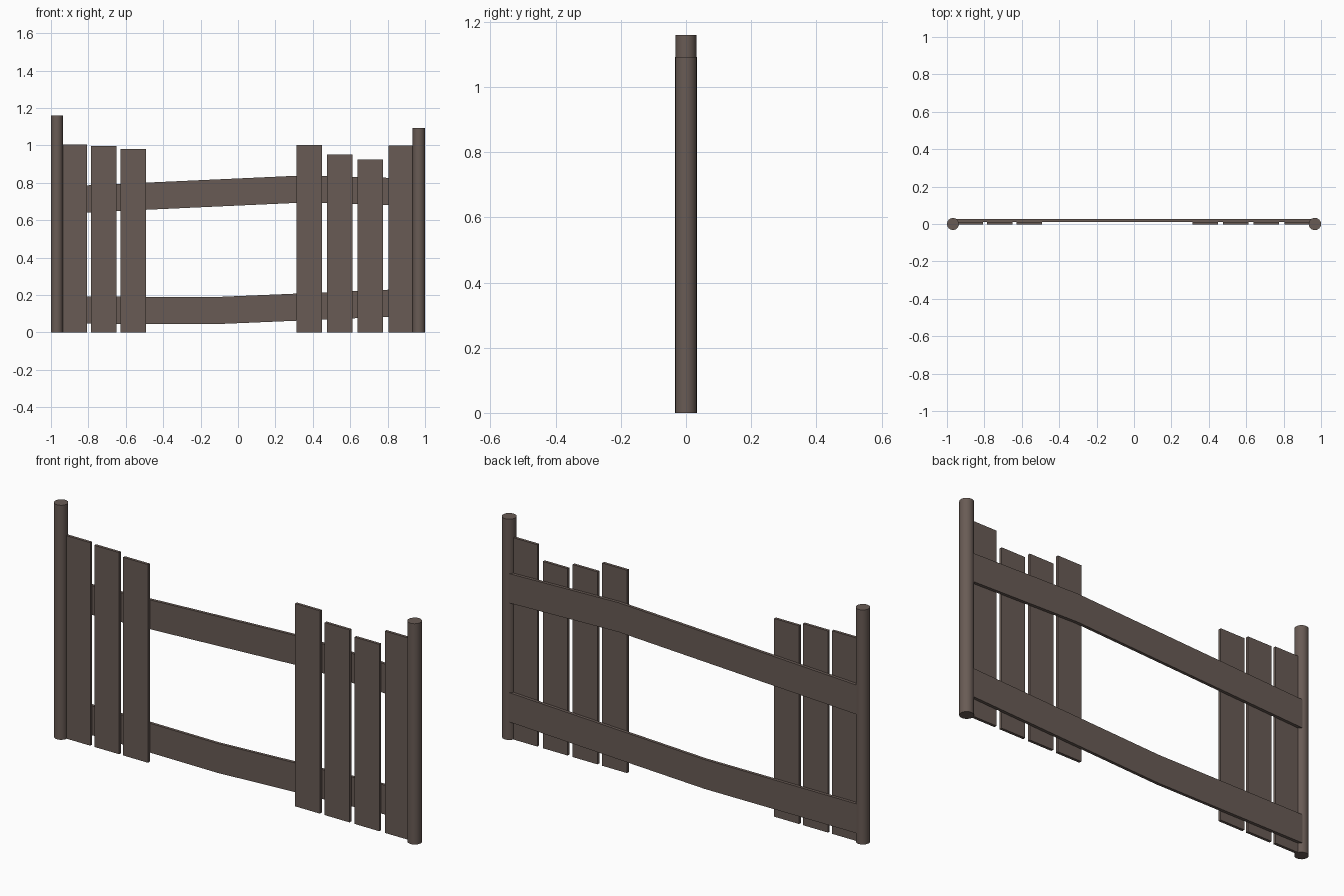
import bpy
import math

if "Cube" in bpy.data.objects:
    bpy.data.objects.remove(bpy.data.objects["Cube"])

wood = bpy.data.materials.new("weathered brown wood")
wood.diffuse_color = (0.14, 0.105, 0.09, 1)
wood.use_nodes = True
wood.node_tree.nodes["Principled BSDF"].inputs["Base Color"].default_value = wood.diffuse_color


def extrude_profile(name, outline, y0, y1):
    """Closed prism from an (x, z) outline, counter-clockwise seen from the front."""
    n = len(outline)
    verts = [(x, y0, z) for x, z in outline] + [(x, y1, z) for x, z in outline]
    faces = [tuple(range(n)), tuple(range(2 * n - 1, n - 1, -1))]
    faces += [(i, i + n, (i + 1) % n + n, (i + 1) % n) for i in range(n)]
    mesh = bpy.data.meshes.new(name)
    mesh.from_pydata(verts, [], faces)
    mesh.materials.append(wood)
    ob = bpy.data.objects.new(name, mesh)
    bpy.context.collection.objects.link(ob)
    return ob


def post(name, x, height, radius):
    bpy.ops.mesh.primitive_cylinder_add(vertices=24, radius=radius, depth=height,
                                        location=(x, 0, height / 2))
    ob = bpy.context.object
    ob.name = name
    ob.data.materials.append(wood)
    bpy.ops.object.shade_smooth_by_angle(angle=math.radians(40))


def rail(name, top_points, height=0.145):
    bottom = [(x, z - height) for x, z in top_points]
    extrude_profile(name, bottom + top_points[::-1], 0.012, 0.027)


# Round end posts
post("left_post", -0.968, 1.16, 0.032)
post("right_post", 0.967, 1.092, 0.033)

# Upright pickets with a gap in the middle: left edge, top height
pickets = [(-0.943, 1.004), (-0.785, 0.997), (-0.627, 0.98),
           (0.314, 1.003), (0.476, 0.952), (0.639, 0.924), (0.805, 0.998)]
for i, (x, top) in enumerate(pickets):
    w = 0.136
    extrude_profile(f"picket_{i + 1}",
                    [(x, 0), (x + w, 0), (x + w, top), (x, top)], -0.002, 0.012)

# Bent rails behind the pickets
rail("upper_rail", [(-0.965, 0.779), (0.35, 0.839), (0.965, 0.822)])
rail("lower_rail", [(-0.965, 0.192), (-0.12, 0.189), (0.965, 0.235)])
